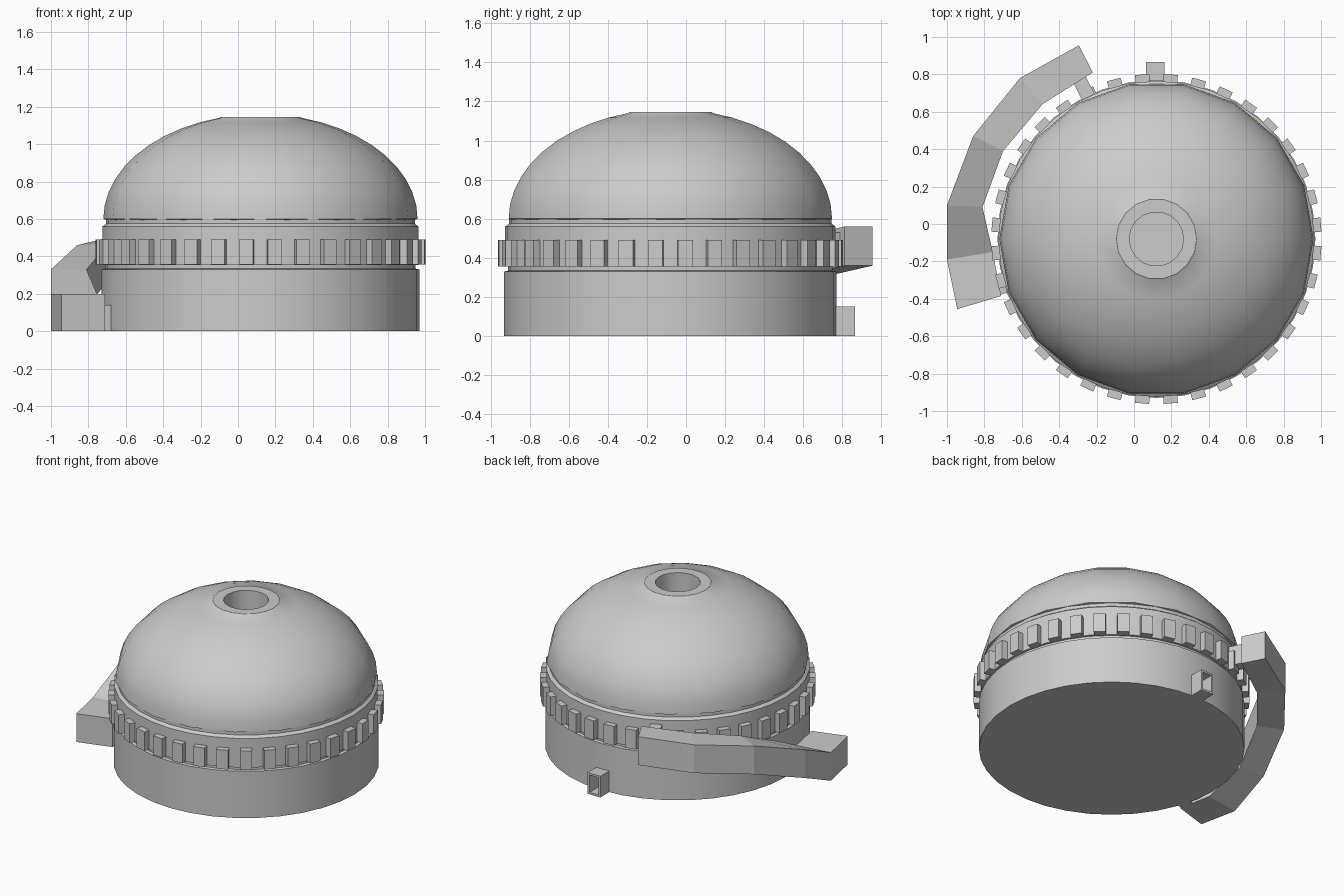
import bpy, bmesh
from math import sin, cos, pi, radians
from mathutils import Vector, Matrix

cube = bpy.data.objects.get("Cube")
if cube:
    bpy.data.objects.remove(cube, do_unlink=True)

CENTRE = Vector((0.12, -0.08, 0))

grey = bpy.data.materials.new("plain_grey")
grey.use_nodes = True
TONE = (0.6, 0.6, 0.6, 1)
grey.diffuse_color = TONE
grey.node_tree.nodes["Principled BSDF"].inputs["Base Color"].default_value = TONE


def finish(name, bm, smooth=None):
    bmesh.ops.recalc_face_normals(bm, faces=bm.faces)
    mesh = bpy.data.meshes.new(name)
    bm.to_mesh(mesh)
    bm.free()
    mesh.materials.append(grey)
    obj = bpy.data.objects.new(name, mesh)
    bpy.context.collection.objects.link(obj)
    if smooth:
        bpy.ops.object.select_all(action='DESELECT')
        obj.select_set(True)
        bpy.context.view_layer.objects.active = obj
        bpy.ops.object.shade_smooth_by_angle(angle=radians(smooth))
    return obj


def lathe(name, profile, sides, smooth=30):
    """Closed round solid from (radius, height) pairs."""
    bm = bmesh.new()
    rings = [[bm.verts.new(CENTRE + Vector((r * cos(2 * pi * i / sides), r * sin(2 * pi * i / sides), z)))
              for i in range(sides)] for r, z in profile]
    for a, b in zip(rings, rings[1:]):
        for i in range(sides):
            j = (i + 1) % sides
            bm.faces.new((a[i], a[j], b[j], b[i]))
    bm.faces.new(rings[0])
    bm.faces.new(rings[-1])
    return finish(name, bm, smooth)


def add_box(bm, centre, size, angle=0.0):
    matrix = (Matrix.Translation(centre) @ Matrix.Rotation(angle, 4, 'Z')
              @ Matrix.Diagonal((*size, 1)))
    bmesh.ops.create_cube(bm, size=1, matrix=matrix)


# Drum, neck and collar
lathe("base_drum", [(0.85, 0), (0.85, 0.33), (0.825, 0.335)], 36)
lathe("lower_neck", [(0.83, 0.33), (0.83, 0.36)], 36)
lathe("collar", [(0.845, 0.355), (0.845, 0.56), (0.825, 0.575), (0.825, 0.6)], 36)

# Dome with a recessed round hole on top
STEPS = 10
dome = [(0.815, 0.592), (0.84, 0.6)]
dome += [(0.84 * cos(t), 0.6 + 0.56 * sin(t))
         for t in (radians(74.8) * k / STEPS for k in range(1, STEPS + 1))]
dome += [(0.215, 1.145), (0.145, 1.145), (0.145, 0.98)]
lathe("dome", dome, 18, 40)

# Grip teeth around the collar
bm = bmesh.new()
TEETH = 36
for k in range(TEETH):
    a = 2 * pi * (k + 0.5) / TEETH
    add_box(bm, CENTRE + Vector((0.86 * cos(a), 0.86 * sin(a), 0.423)), (0.045, 0.076, 0.135), a)
finish("grip_teeth", bm)

# Square open socket at the back
bm = bmesh.new()
for side in (-1, 1):
    add_box(bm, (0.113 + side * 0.042, 0.8, 0.075), (0.014, 0.13, 0.15))
    add_box(bm, (0.113, 0.8, 0.075 + side * 0.068), (0.096, 0.13, 0.014))
finish("back_socket", bm)

# Curved side handle: outer point, inner point, top height
STATIONS = [
    ((-0.945, -0.455), (-0.71, -0.385), 0.2),
    ((-1.0, -0.19), (-0.755, -0.15), 0.2),
    ((-1.0, 0.1), (-0.81, 0.09), 0.33),
    ((-0.86, 0.47), (-0.7, 0.39), 0.46),
    ((-0.61, 0.78), (-0.49, 0.64), 0.52),
    ((-0.295, 0.955), (-0.22, 0.81), 0.56),
]
bm = bmesh.new()
loops = [[bm.verts.new((*p, z)) for p, z in
          ((outer, top - 0.2), (outer, top), (inner, top), (inner, top - 0.2))]
         for outer, inner, top in STATIONS]
for a, b in zip(loops, loops[1:]):
    for i in range(4):
        j = (i + 1) % 4
        bm.faces.new((a[i], a[j], b[j], b[i]))
bm.faces.new(loops[0])
bm.faces.new(loops[-1])
finish("side_handle", bm)

# Mounts joining the handle to the body
bm = bmesh.new()
add_box(bm, (-0.27, 0.73, 0.46), (0.075, 0.16, 0.14), radians(27))
add_box(bm, (-0.71, -0.33, 0.07), (0.1, 0.09, 0.14), radians(15))
finish("handle_mounts", bm)
